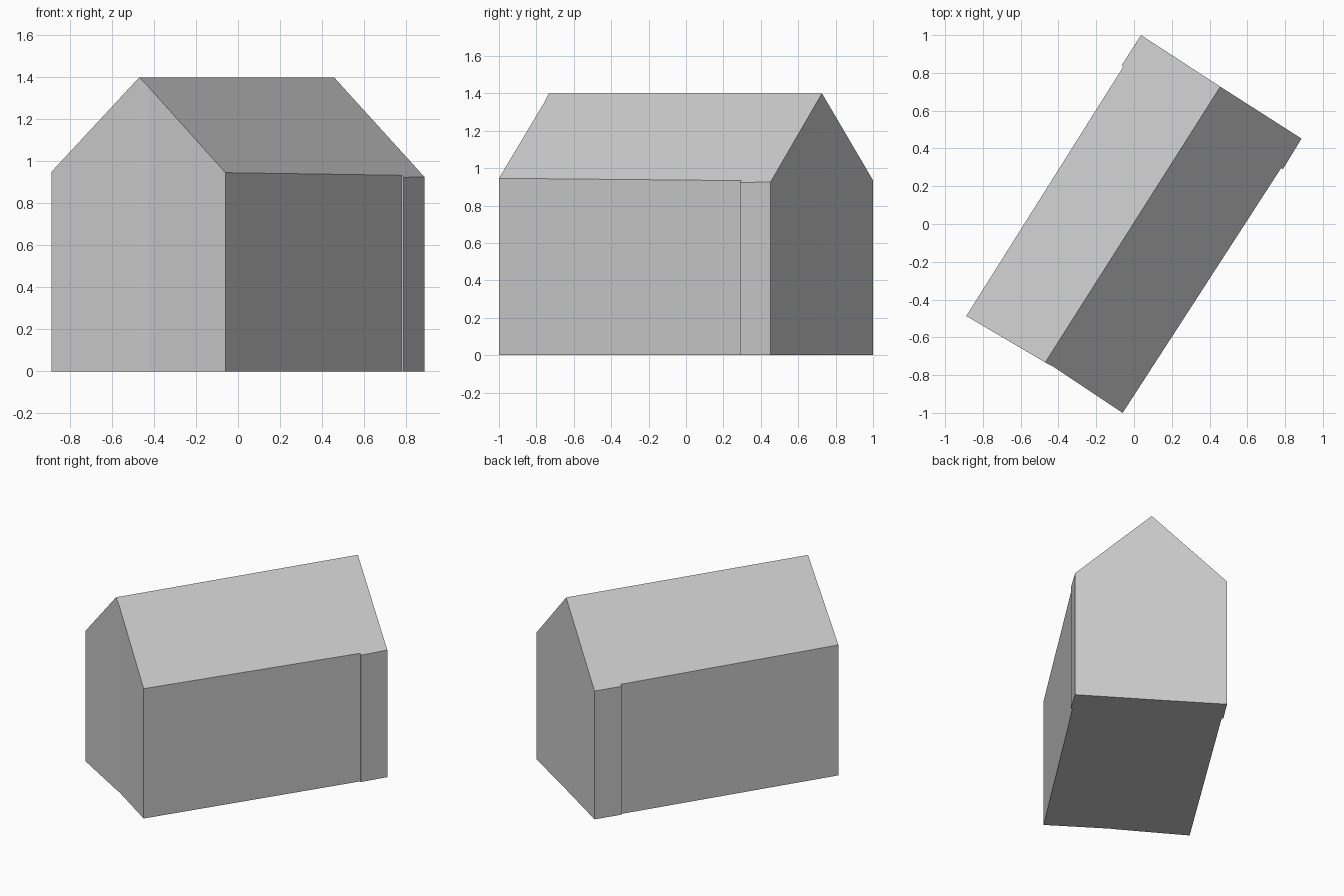
import bpy
import bmesh
from mathutils import Vector

default_cube = bpy.data.objects.get("Cube")
if default_cube:
    bpy.data.objects.remove(default_cube, do_unlink=True)

# Ridge line and roof pitch
RIDGE_HEIGHT = 1.4
PITCH = 0.928
ridge_front = Vector((-0.47, -0.733))
ridge_back = Vector((0.457, 0.727))
ridge_dir = (ridge_back - ridge_front).normalized()


def roof_height(p):
    """Height of the gable roof above a plan point."""
    return RIDGE_HEIGHT - PITCH * abs(ridge_dir.cross(p - ridge_front))


# Footprint, counter-clockwise: each half runs from one ridge end to the other
right_side = [ridge_front] + [Vector(p) for p in (
    (-0.425, -0.757), (-0.06, -1.0), (0.779, 0.296), (0.788, 0.29), (0.887, 0.452))]
left_side = [ridge_back] + [Vector(p) for p in (
    (0.037, 1.0), (-0.066, 0.839), (-0.057, 0.832), (-0.888, -0.487))]
footprint = right_side + left_side

bm = bmesh.new()
base = [bm.verts.new((p.x, p.y, 0)) for p in footprint]
top = [bm.verts.new((p.x, p.y, roof_height(p))) for p in footprint]

# Floor, walls and two roof slopes
bm.faces.new(base[::-1])
count = len(footprint)
for i in range(count):
    j = (i + 1) % count
    bm.faces.new((base[i], base[j], top[j], top[i]))
split = len(right_side)
bm.faces.new(top[:split + 1])
bm.faces.new(top[split:] + top[:1])

mesh = bpy.data.meshes.new("gabled_building")
bm.to_mesh(mesh)
bm.free()

# Plain grey finish
grey = bpy.data.materials.new("light_grey")
grey.use_nodes = True
colour = (0.6, 0.6, 0.6, 1)
grey.diffuse_color = colour
grey.node_tree.nodes["Principled BSDF"].inputs["Base Color"].default_value = colour
mesh.materials.append(grey)

building = bpy.data.objects.new("gabled_building", mesh)
bpy.context.collection.objects.link(building)
